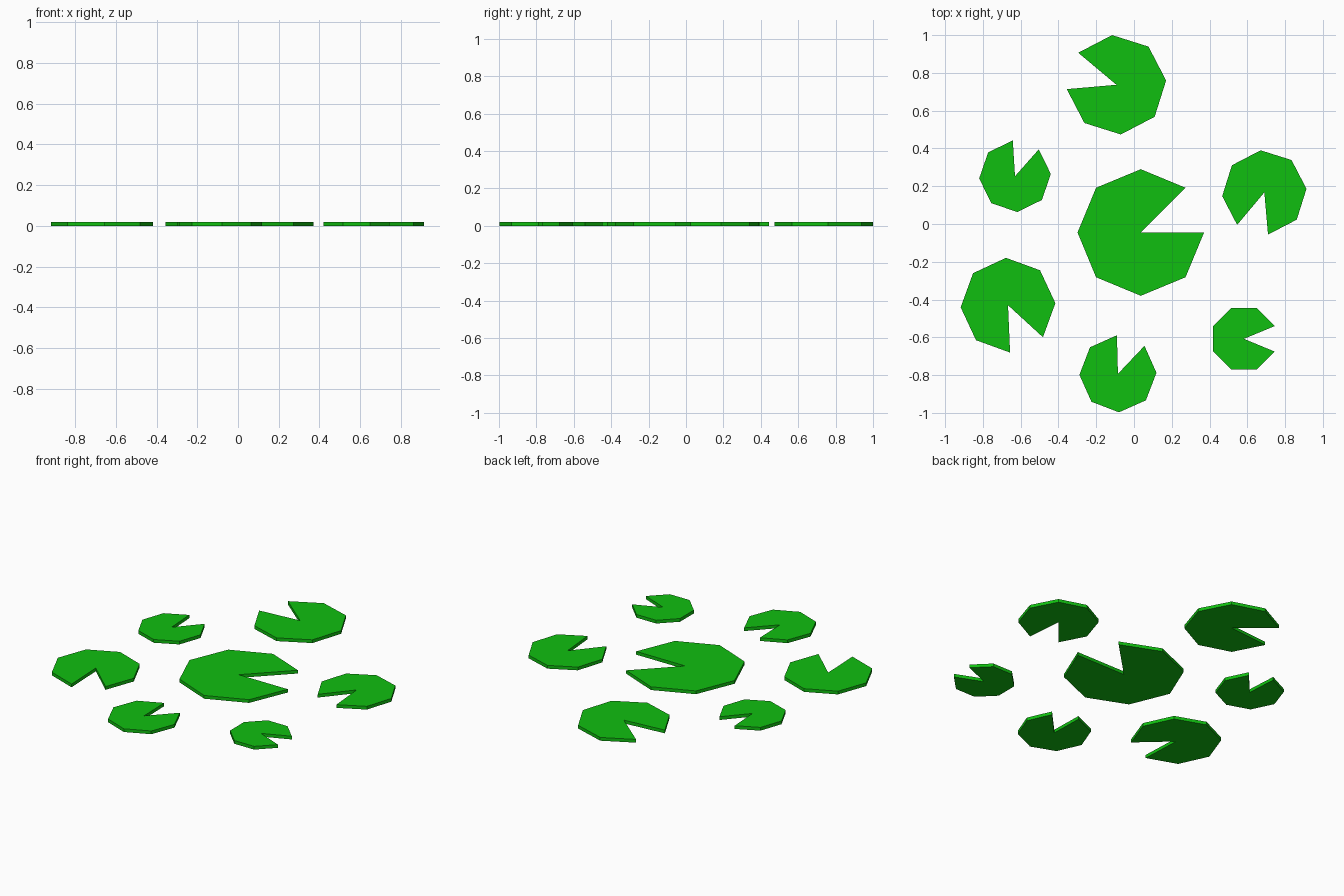
import bpy, bmesh
from math import radians, cos, sin

if "Cube" in bpy.data.objects:
    bpy.data.objects.remove(bpy.data.objects["Cube"])

THICKNESS = 0.02
SIDES = 8

# shared leaf green
green = bpy.data.materials.new("leaf_green")
green.diffuse_color = (0.005, 0.52, 0.005, 1)
green.use_nodes = True
green.node_tree.nodes["Principled BSDF"].inputs["Base Color"].default_value = green.diffuse_color


def lily_pad(name, x, y, radius, notch):
    """Octagonal leaf with one wedge missing, starting at angle `notch`."""
    bm = bmesh.new()
    verts = [bm.verts.new((0, 0, 0))]
    for i in range(1, SIDES + 1):
        a = radians(notch + i * 360 / SIDES)
        verts.append(bm.verts.new((radius * cos(a), radius * sin(a), 0)))
    face = bm.faces.new(verts)
    top = bmesh.ops.extrude_face_region(bm, geom=[face], use_keep_orig=True)
    bmesh.ops.translate(bm, vec=(0, 0, THICKNESS),
                        verts=[g for g in top["geom"] if isinstance(g, bmesh.types.BMVert)])
    bmesh.ops.recalc_face_normals(bm, faces=bm.faces)
    mesh = bpy.data.meshes.new(name)
    bm.to_mesh(mesh)
    bm.free()
    mesh.materials.append(green)
    obj = bpy.data.objects.new(name, mesh)
    obj.location = (x, y, 0)
    bpy.context.collection.objects.link(obj)


# name, centre x, centre y, radius, notch angle
pads = [
    ("lily_pad_centre", 0.036, -0.045, 0.335, 0),
    ("lily_pad_back", -0.093, 0.737, 0.264, 140),
    ("lily_pad_back_left", -0.630, 0.253, 0.190, 48.5),
    ("lily_pad_right", 0.690, 0.167, 0.224, 230),
    ("lily_pad_front_left", -0.667, -0.430, 0.251, 272.5),
    ("lily_pad_front", -0.085, -0.793, 0.204, 46.5),
    ("lily_pad_front_right", 0.582, -0.608, 0.176, -22.5),
]
for p in pads:
    lily_pad(*p)
